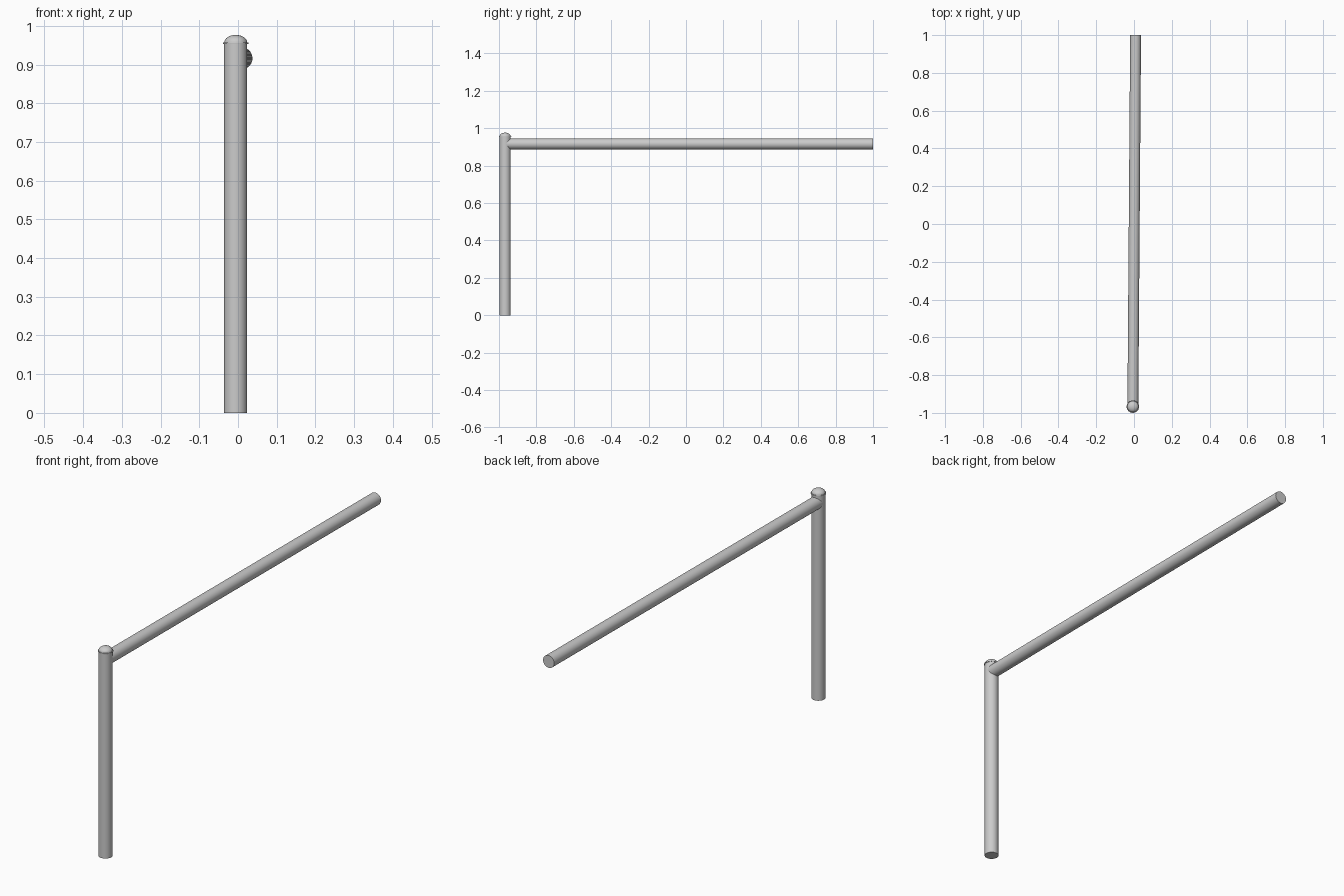
import bpy, math
from mathutils import Vector

if "Cube" in bpy.data.objects:
    bpy.data.objects.remove(bpy.data.objects["Cube"])

SIDES = 48


def smooth(obj):
    bpy.ops.object.select_all(action='DESELECT')
    obj.select_set(True)
    bpy.context.view_layer.objects.active = obj
    bpy.ops.object.shade_smooth_by_angle(angle=math.radians(30))


def tube(name, start, end, radius):
    a, b = Vector(start), Vector(end)
    bpy.ops.mesh.primitive_cylinder_add(
        vertices=SIDES, radius=radius, depth=(b - a).length, location=(a + b) / 2,
        rotation=(b - a).to_track_quat('Z', 'Y').to_euler())
    obj = bpy.context.object
    obj.name = name
    smooth(obj)


def lathe(name, profile, location):
    # Profile runs from the axis at the bottom to the axis at the top
    ring = profile[1:-1]
    verts = [(r * math.cos(2 * math.pi * i / SIDES), r * math.sin(2 * math.pi * i / SIDES), z)
             for r, z in ring for i in range(SIDES)]
    bottom, top = len(verts), len(verts) + 1
    verts += [(0, 0, profile[0][1]), (0, 0, profile[-1][1])]
    faces = []
    last = (len(ring) - 1) * SIDES
    for i in range(SIDES):
        j = (i + 1) % SIDES
        faces.append((bottom, j, i))
        faces.append((top, last + i, last + j))
        for k in range(len(ring) - 1):
            p, q = k * SIDES, (k + 1) * SIDES
            faces.append((p + i, p + j, q + j, q + i))
    mesh = bpy.data.meshes.new(name)
    mesh.from_pydata(verts, [], faces)
    obj = bpy.data.objects.new(name, mesh)
    bpy.context.collection.objects.link(obj)
    obj.location = location
    smooth(obj)


PX, PY = -0.006, -0.967

# Upright post
tube("post", (PX, PY, 0), (PX, PY, 0.954), 0.0298)

# Horizontal handrail, running slightly askew from the post axis
tube("handrail", (PX, PY, 0.916), (0.0085, 1.0, 0.916), 0.0288)

# Domed cap with a thin rim
dome = [(0.0295 * math.cos(t * math.pi / 16), 0.004 + 0.0195 * math.sin(t * math.pi / 16))
        for t in range(8)]
lathe("post_cap", [(0, 0), (0.0325, 0), (0.033, 0.002), (0.0325, 0.004)] + dome + [(0, 0.0235)],
      (PX, PY, 0.953))
